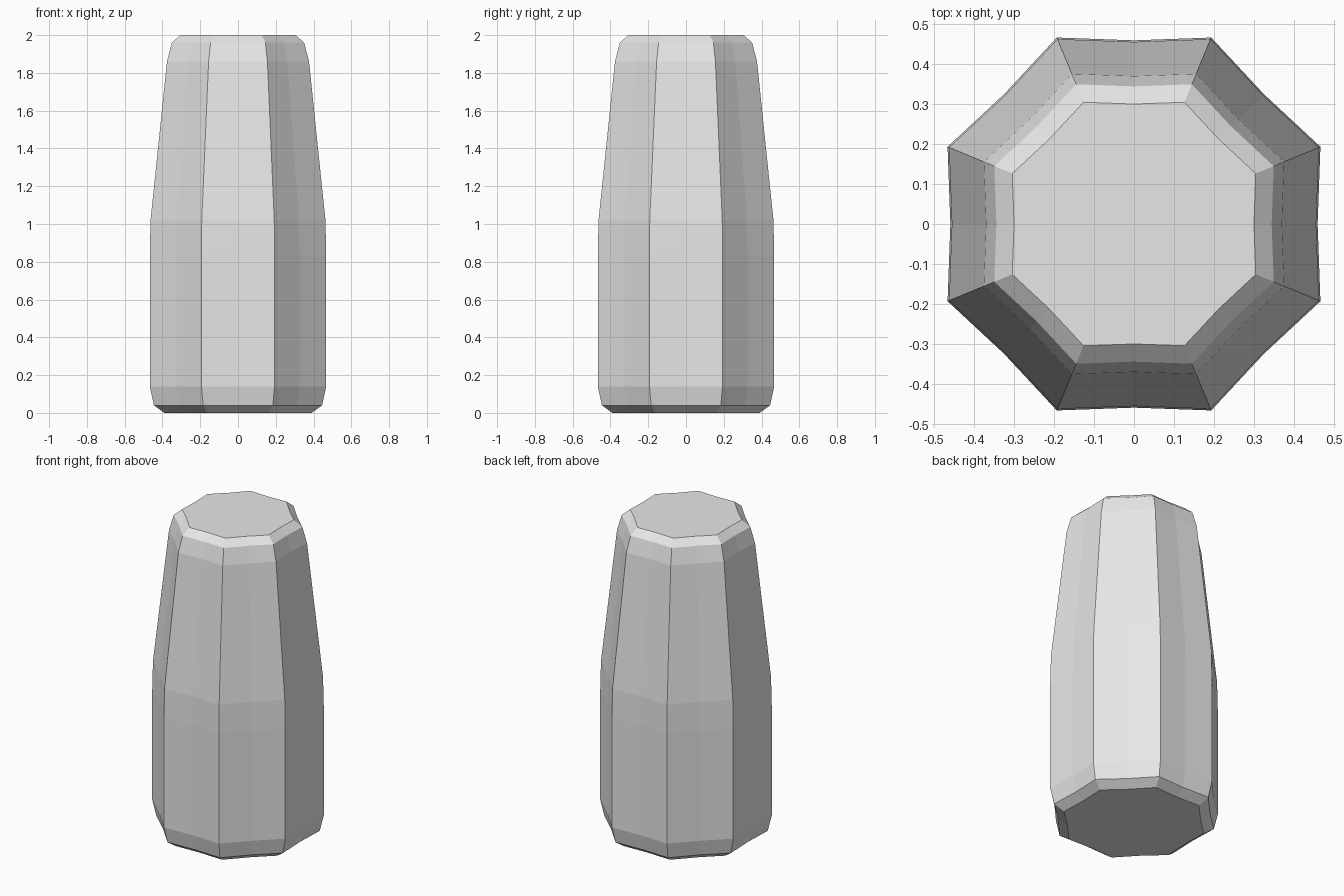
import bpy
import bmesh
from math import cos, sin, pi

cube = bpy.data.objects.get("Cube")
if cube:
    bpy.data.objects.remove(cube, do_unlink=True)

# Plain grey material
grey = bpy.data.materials.new("light_grey")
grey.use_nodes = True
colour = (0.8, 0.8, 0.8, 1.0)
grey.diffuse_color = colour
grey.node_tree.nodes["Principled BSDF"].inputs["Base Color"].default_value = colour

# Profile: half width at the corners, height
PROFILE = [(0.39, 0), (0.445, 0.04), (0.467, 0.14), (0.467, 0.84),
           (0.463, 1.02), (0.376, 1.86), (0.35, 1.96), (0.305, 2)]
SIDES = 8
DENT = 0.985  # middle of each side is pulled slightly inwards


def ring(bm, width, z):
    """Octagon of corner points with a dented point in the middle of each side."""
    verts = []
    for i in range(SIDES * 2):
        angle = i * pi / SIDES
        radius = width / cos(pi / SIDES) if i % 2 else width * DENT
        verts.append(bm.verts.new((radius * cos(angle), radius * sin(angle), z)))
    return verts


# Fluted tapering body with chamfered ends
bm = bmesh.new()
rings = [ring(bm, w, z) for w, z in PROFILE]
count = SIDES * 2
for low, high in zip(rings, rings[1:]):
    for i in range(count):
        j = (i + 1) % count
        bm.faces.new((low[i], low[j], high[j], high[i]))
bm.faces.new(rings[0][::-1])
bm.faces.new(rings[-1])
bmesh.ops.recalc_face_normals(bm, faces=bm.faces[:])

mesh = bpy.data.meshes.new("fluted_body")
bm.to_mesh(mesh)
bm.free()
mesh.materials.append(grey)
body = bpy.data.objects.new("fluted_body", mesh)
bpy.context.collection.objects.link(body)
